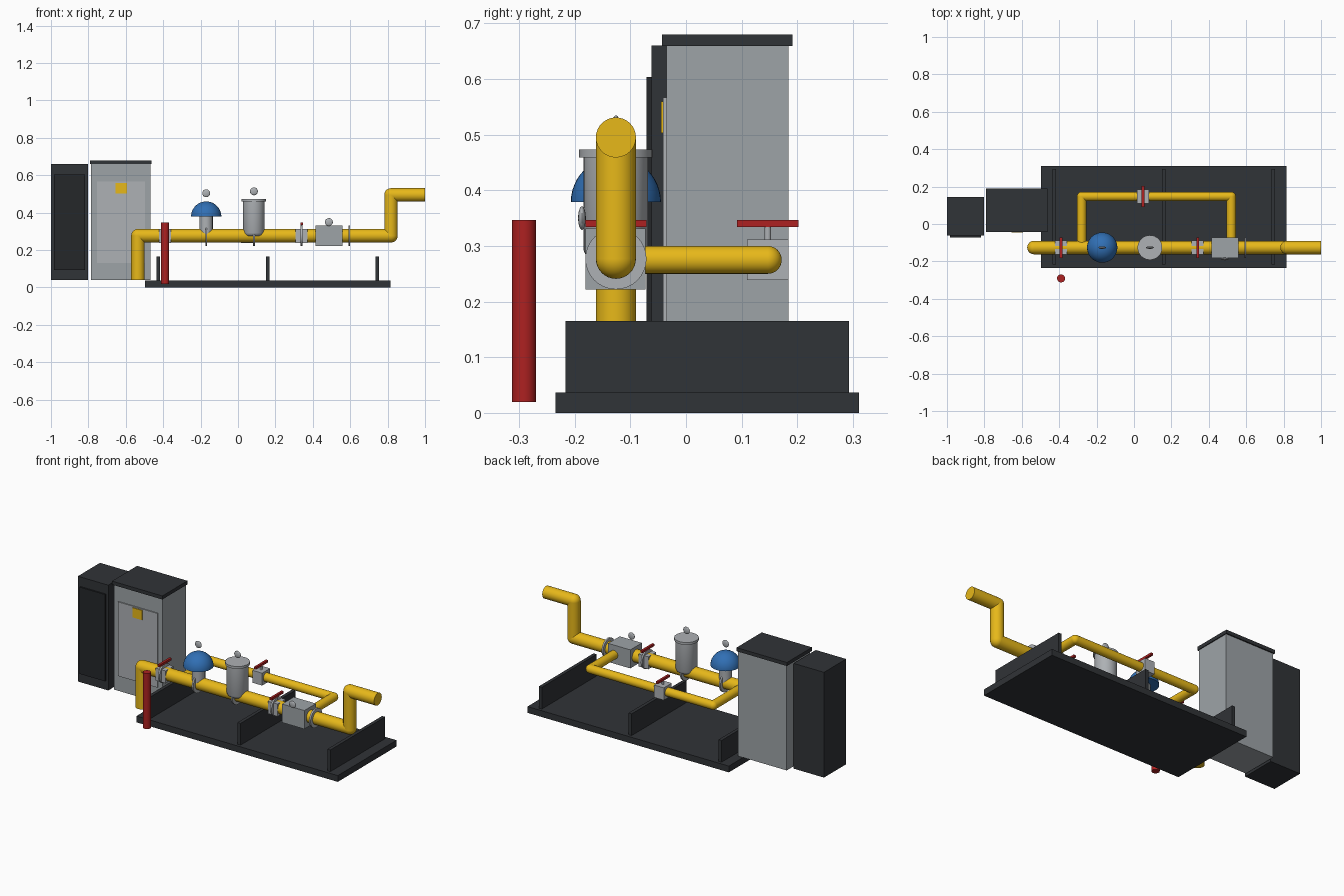
import bpy, bmesh, math
from mathutils import Vector, Matrix

if "Cube" in bpy.data.objects:
    bpy.data.objects.remove(bpy.data.objects["Cube"])


def mat(name, r, g, b):
    m = bpy.data.materials.new(name)
    m.diffuse_color = (r, g, b, 1)
    m.use_nodes = True
    m.node_tree.nodes["Principled BSDF"].inputs["Base Color"].default_value = m.diffuse_color
    return m


YELLOW = mat("gas_yellow", 0.80, 0.48, 0.01)
DARK = mat("dark_steel", 0.03, 0.033, 0.038)
DARKER = mat("darker_steel", 0.018, 0.02, 0.023)
BLUE = mat("regulator_blue", 0.03, 0.16, 0.46)
RED = mat("signal_red", 0.42, 0.015, 0.015)
GREY = mat("cabinet_grey", 0.34, 0.37, 0.39)
LIGHT = mat("light_grey", 0.42, 0.44, 0.46)


def finish(name, bm, material, smooth=True):
    bmesh.ops.recalc_face_normals(bm, faces=bm.faces)
    me = bpy.data.meshes.new(name)
    bm.to_mesh(me)
    bm.free()
    ob = bpy.data.objects.new(name, me)
    bpy.context.collection.objects.link(ob)
    me.materials.append(material)
    if smooth:
        bpy.ops.object.select_all(action='DESELECT')
        ob.select_set(True)
        bpy.context.view_layer.objects.active = ob
        bpy.ops.object.shade_smooth_by_angle(angle=math.radians(35))
    return ob


def box(name, x, y, z, material):
    """Box from (min, max) ranges."""
    bm = bmesh.new()
    size = Vector((x[1] - x[0], y[1] - y[0], z[1] - z[0]))
    mid = Vector((sum(x), sum(y), sum(z))) / 2
    bmesh.ops.create_cube(bm, size=1, matrix=Matrix.Translation(mid) @ Matrix.Diagonal(size.to_4d()))
    return finish(name, bm, material, False)


def add_rod(bm, a, b, r, n=32):
    a, b = Vector(a), Vector(b)
    rot = (b - a).to_track_quat('Z', 'Y').to_matrix().to_4x4()
    bmesh.ops.create_cone(bm, cap_ends=True, segments=n, radius1=r, radius2=r, depth=(b - a).length,
                          matrix=Matrix.Translation((a + b) / 2) @ rot)


def rod(name, a, b, r, material):
    bm = bmesh.new()
    add_rod(bm, a, b, r)
    return finish(name, bm, material)


def pipe(name, pts, r):
    """Straight runs with ball elbows."""
    bm = bmesh.new()
    for a, b in zip(pts, pts[1:]):
        add_rod(bm, a, b, r)
    for p in pts[1:-1]:
        bmesh.ops.create_uvsphere(bm, u_segments=32, v_segments=16, radius=r, matrix=Matrix.Translation(p))
    return finish(name, bm, YELLOW)


def lathe(name, profile, x, y, material):
    bm = bmesh.new()
    vs = [bm.verts.new((r, 0, z)) for r, z in profile]
    es = [bm.edges.new(e) for e in zip(vs, vs[1:])]
    bmesh.ops.spin(bm, geom=vs + es, cent=(0, 0, 0), axis=(0, 0, 1), angle=2 * math.pi, steps=40)
    bmesh.ops.remove_doubles(bm, verts=bm.verts, dist=1e-5)
    bmesh.ops.translate(bm, verts=bm.verts, vec=(x, y, 0))
    return finish(name, bm, material)


def gauge(name, x, y, z):
    bm = bmesh.new()
    bmesh.ops.create_uvsphere(bm, u_segments=24, v_segments=16, radius=0.021,
                              matrix=Matrix.Translation((x, y, z)) @ Matrix.Diagonal((1, 0.33, 1, 1)))
    return finish(name, bm, LIGHT)


def valve(name, x, y):
    box(name + "_body", (x - 0.032, x + 0.032), (y - 0.037, y + 0.037), (0.239, 0.312), LIGHT)
    rod(name + "_stem", (x, y, 0.30), (x, y, 0.338), 0.006, LIGHT)
    box(name + "_handle", (x - 0.007, x + 0.007), (y - 0.055, y + 0.055), (0.334, 0.347), RED)


PY, PZ = -0.126, 0.277  # main pipe axis

# skid base and cross ribs
box("skid_base", (-0.497, 0.815), (-0.235, 0.311), (0, 0.037), DARK)
for i, x in enumerate((-0.427, 0.159, 0.744)):
    box(f"skid_rib_{i + 1}", (x - 0.01, x + 0.01), (-0.217, 0.293), (0.037, 0.165), DARK)

# grey control cabinet
box("cabinet", (-0.785, -0.468), (-0.035, 0.184), (0.04, 0.66), GREY)
box("cabinet_roof", (-0.791, -0.463), (-0.043, 0.191), (0.659, 0.68), DARK)
box("cabinet_door", (-0.754, -0.497), (-0.041, -0.034), (0.13, 0.567), LIGHT)
box("cabinet_warning_plate", (-0.655, -0.594), (-0.045, -0.040), (0.503, 0.56), YELLOW)

# dark side cabinet
box("side_cabinet", (-1.0, -0.802), (-0.062, 0.144), (0.04, 0.66), DARK)
box("side_cabinet_door", (-0.984, -0.818), (-0.071, -0.061), (0.093, 0.604), DARKER)

# main line and bypass
pipe("main_pipe", [(-0.535, PY, 0.04), (-0.535, PY, PZ), (0.818, PY, PZ),
                   (0.818, PY, 0.495), (1.0, PY, 0.495)], 0.036)
pipe("bypass_pipe", [(-0.28, PY, 0.275), (-0.28, 0.147, 0.275),
                     (0.52, 0.147, 0.275), (0.52, PY, 0.275)], 0.025)

# flanges along the main line
for i, x in enumerate((-0.39, -0.17, 0.085, 0.34, 0.595)):
    rod(f"flange_{i + 1}", (x - 0.005, PY, PZ), (x + 0.005, PY, PZ), 0.055, LIGHT)

# shut-off valves
valve("inlet_valve", -0.39, PY)
valve("outlet_valve", 0.34, PY)
valve("bypass_valve", 0.048, 0.147)

# pressure regulator with blue dome
rod("regulator_body", (-0.17, PY, 0.28), (-0.17, PY, 0.385), 0.035, LIGHT)
dome = [(0.081 * math.cos(a * math.pi / 24), 0.379 + 0.081 * math.sin(a * math.pi / 24)) for a in range(13)]
lathe("regulator_dome", [(0, 0.379)] + dome, -0.17, PY, BLUE)
gauge("regulator_gauge", -0.17, PY, 0.504)

# filter vessel with lid
lathe("filter_vessel", [(0, 0.272), (0.045, 0.275), (0.053, 0.281), (0.058, 0.292), (0.058, 0.465), (0, 0.465)],
      0.085, PY, LIGHT)
rod("filter_lid", (0.085, PY, 0.459), (0.085, PY, 0.473), 0.066, LIGHT)
gauge("filter_gauge", 0.085, PY, 0.514)

# flow meter
box("meter_body", (0.414, 0.559), (-0.181, -0.073), (0.222, 0.331), GREY)
gauge("meter_gauge", 0.486, -0.187, 0.35)

# red bollard
rod("bollard", (-0.39, -0.291, 0.02), (-0.39, -0.291, 0.347), 0.0215, RED)
